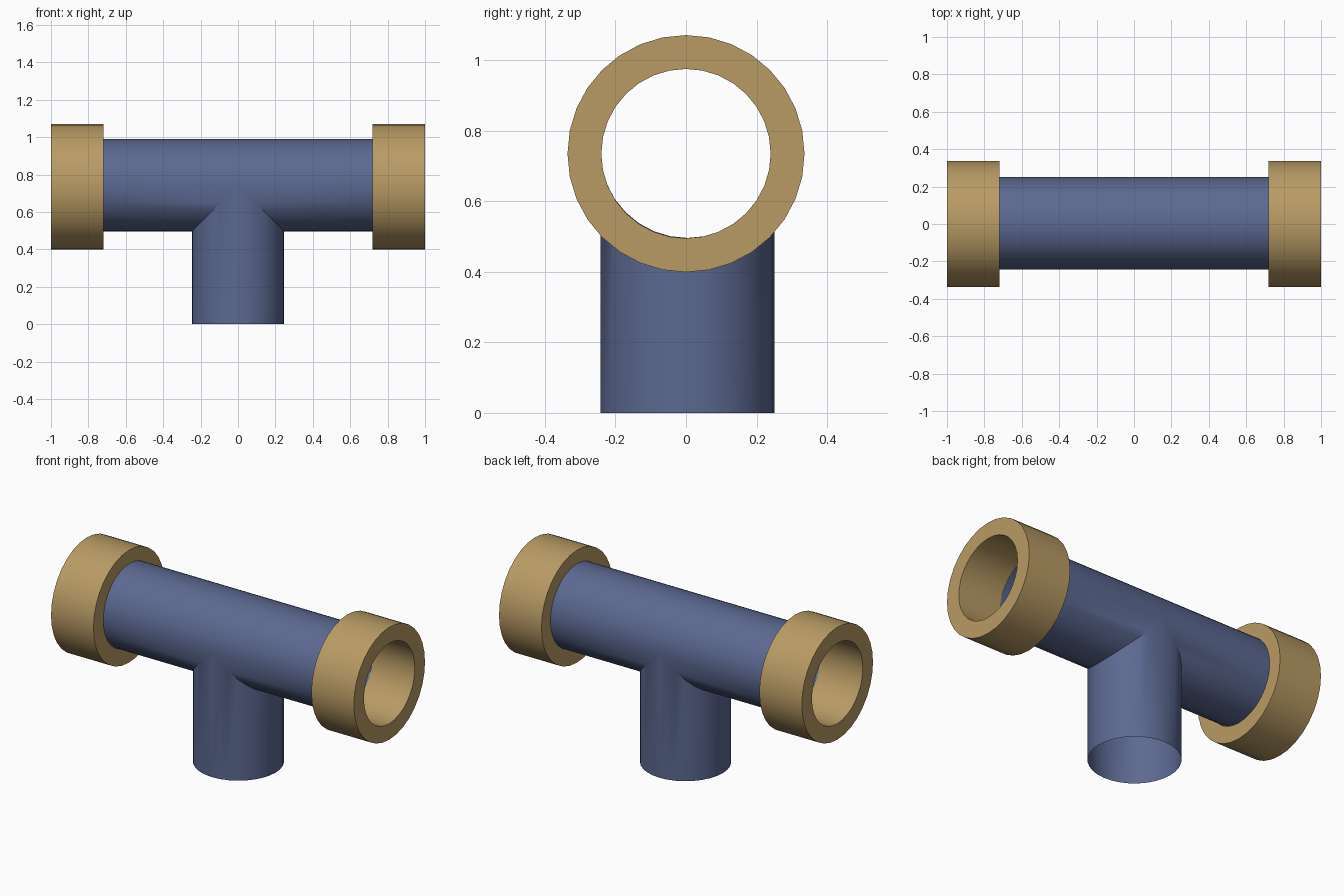
import bpy, bmesh
from math import sin, cos, pi, radians

if "Cube" in bpy.data.objects:
    bpy.data.objects.remove(bpy.data.objects["Cube"])

N = 32                 # sides round every pipe
R, ZC = 0.247, 0.743   # pipe radius and axis height
YC = 0.004             # slight sideways offset of the pipe
END = 0.72             # where the pipe meets the collars


def material(name, rgb):
    m = bpy.data.materials.new(name)
    m.diffuse_color = (*rgb, 1)
    m.use_nodes = True
    m.node_tree.nodes["Principled BSDF"].inputs["Base Color"].default_value = m.diffuse_color
    return m


def finish(name, bm, mat):
    bmesh.ops.remove_doubles(bm, verts=bm.verts, dist=1e-4)
    bmesh.ops.recalc_face_normals(bm, faces=bm.faces)
    me = bpy.data.meshes.new(name)
    bm.to_mesh(me)
    bm.free()
    me.materials.append(mat)
    ob = bpy.data.objects.new(name, me)
    bpy.context.collection.objects.link(ob)
    bpy.ops.object.select_all(action='DESELECT')
    ob.select_set(True)
    bpy.context.view_layer.objects.active = ob
    bpy.ops.object.shade_smooth_by_angle(angle=radians(35))
    return ob


def loft(bm, rings):
    """Bridge consecutive closed rings of points with quads."""
    vs = [[bm.verts.new(p) for p in ring] for ring in rings]
    for a, b in zip(vs, vs[1:]):
        for i in range(N):
            j = (i + 1) % N
            bm.faces.new((a[i], a[j], b[j], b[i]))


blue = material("slate blue", (0.107, 0.141, 0.285))
tan = material("tan brass", (0.485, 0.328, 0.130))
angles = [2 * pi * i / N for i in range(N)]

# open tee pipe: two mitred half-runs and the downward branch
bm = bmesh.new()
for s in (-1, 1):
    loft(bm, [[(s * END, YC + R * cos(a), ZC + R * sin(a)) for a in angles],
              [(s * R * max(0, -sin(a)), YC + R * cos(a), ZC + R * sin(a)) for a in angles]])
loft(bm, [[(R * cos(a), YC + R * sin(a), 0) for a in angles],
          [(R * cos(a), YC + R * sin(a), ZC - R * abs(cos(a))) for a in angles]])
finish("tee_pipe", bm, blue)

# thick collars on both ends: rectangular section carried round the axis
CZ, RO, RI = 0.735, 0.336, 0.24
for name, s in (("left_collar", -1), ("right_collar", 1)):
    bm = bmesh.new()
    section = [(END, RI), (END, RO), (1, RO), (1, RI), (END, RI)]
    loft(bm, [[(s * x, r * cos(a), CZ + r * sin(a)) for a in angles] for x, r in section])
    finish(name, bm, tan)
